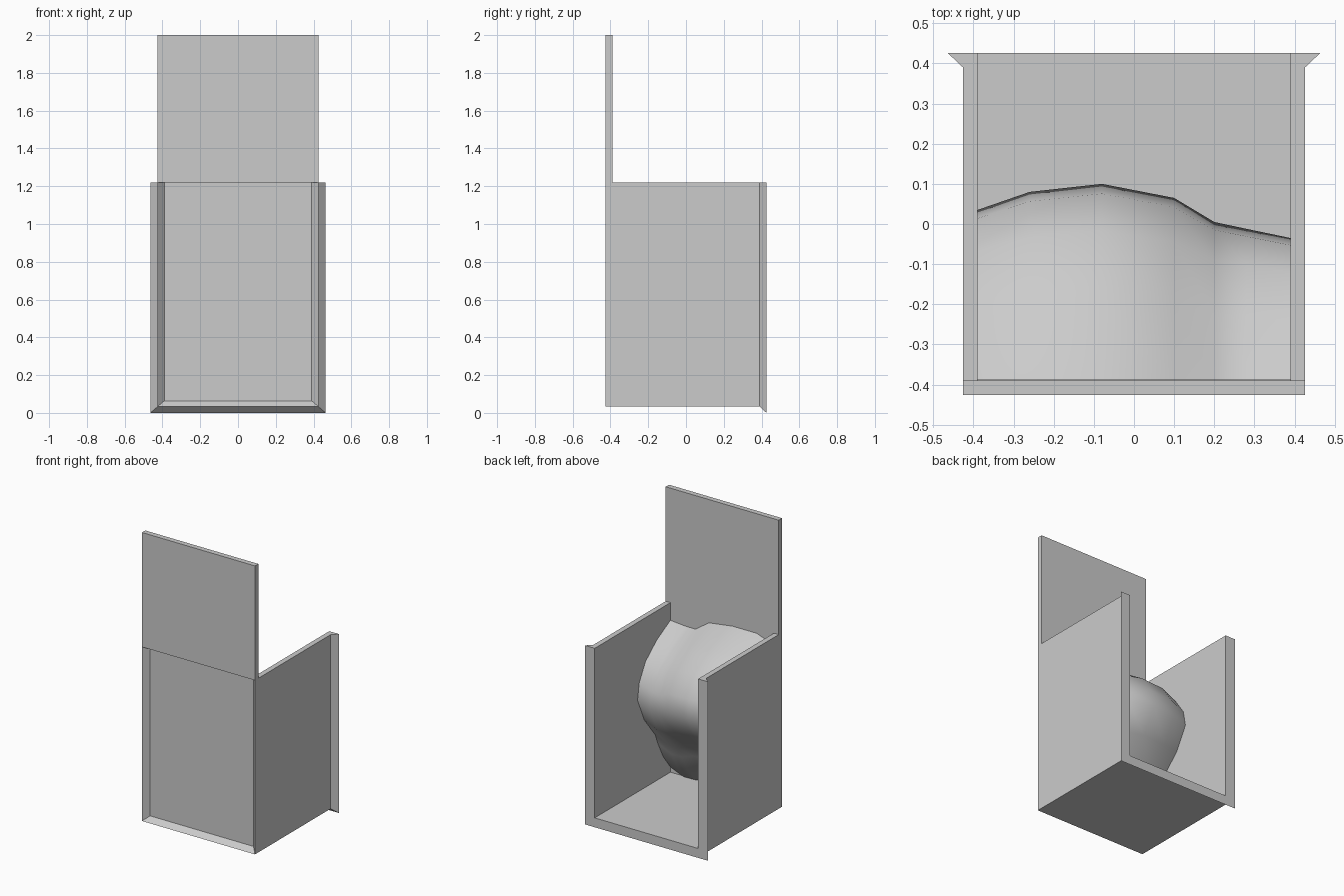
import bpy

if "Cube" in bpy.data.objects:
    bpy.data.objects.remove(bpy.data.objects["Cube"])

OUT, INN, FLARE = 0.426, 0.39, 0.464
TOP = 1.22


def make(name, verts, faces):
    me = bpy.data.meshes.new(name)
    me.from_pydata(verts, [], faces)
    me.update()
    ob = bpy.data.objects.new(name, me)
    bpy.context.collection.objects.link(ob)
    return ob


# U-shaped trough: wall section (half width, y, floor height) swept left-floor-right
section = [(OUT, -OUT, 0.033), (INN, -INN, 0.064), (INN, OUT, 0.064),
           (FLARE, OUT, 0.0), (OUT, INN, 0.033)]
verts = []
for side, low in ((-1, False), (-1, True), (1, True), (1, False)):
    verts += [(side * w, y, z if low else TOP) for w, y, z in section]
n = len(section)
faces = [(r * n + i, r * n + (i + 1) % n, (r + 1) * n + (i + 1) % n, (r + 1) * n + i)
         for r in range(3) for i in range(n)]
faces += [tuple(range(n))[::-1], tuple(range(3 * n, 4 * n))]
make("trough_walls", verts, faces)

# Thin lower front panel, set behind the bevelled rim
make("lower_front_panel",
     [(-INN, -INN, 0.064), (INN, -INN, 0.064), (INN, -INN, TOP), (-INN, -INN, TOP)],
     [(0, 1, 2, 3)])

# Tall upper front panel
bpy.ops.mesh.primitive_cube_add(size=1, location=(0, -(OUT + INN) / 2, (TOP + 2) / 2))
panel = bpy.context.object
panel.name = "upper_front_panel"
panel.scale = (2 * OUT, OUT - INN, 2 - TOP)

# Lumpy filling: columns of (x, bottom z, top z, furthest y)
columns = [(-0.39, 0.18, 1.14, 0.035), (-0.26, 0.12, 1.185, 0.08),
           (-0.08, 0.11, 1.185, 0.10), (0.10, 0.095, 1.16, 0.065),
           (0.20, 0.06, 1.09, 0.005), (0.28, 0.055, 1.09, -0.012),
           (0.39, 0.10, 1.10, -0.035)]
# Bulge profile: (height fraction, depth fraction)
profile = [(0, 0), (0.10, 0.22), (0.21, 0.38), (0.28, 0.46), (0.43, 0.80),
           (0.59, 1.0), (0.70, 0.95), (0.82, 0.76), (0.92, 0.42), (1, 0)]
base = -INN + 0.001
verts = [(x, base + d * (y - base), zb + t * (zt - zb))
         for x, zb, zt, y in columns for t, d in profile]
m = len(profile)
faces = [(c * m + i, c * m + i + 1, (c + 1) * m + i + 1, (c + 1) * m + i)
         for c in range(len(columns) - 1) for i in range(m - 1)]
filling = make("lumpy_filling", verts, faces)
for p in filling.data.polygons:
    p.use_smooth = True
